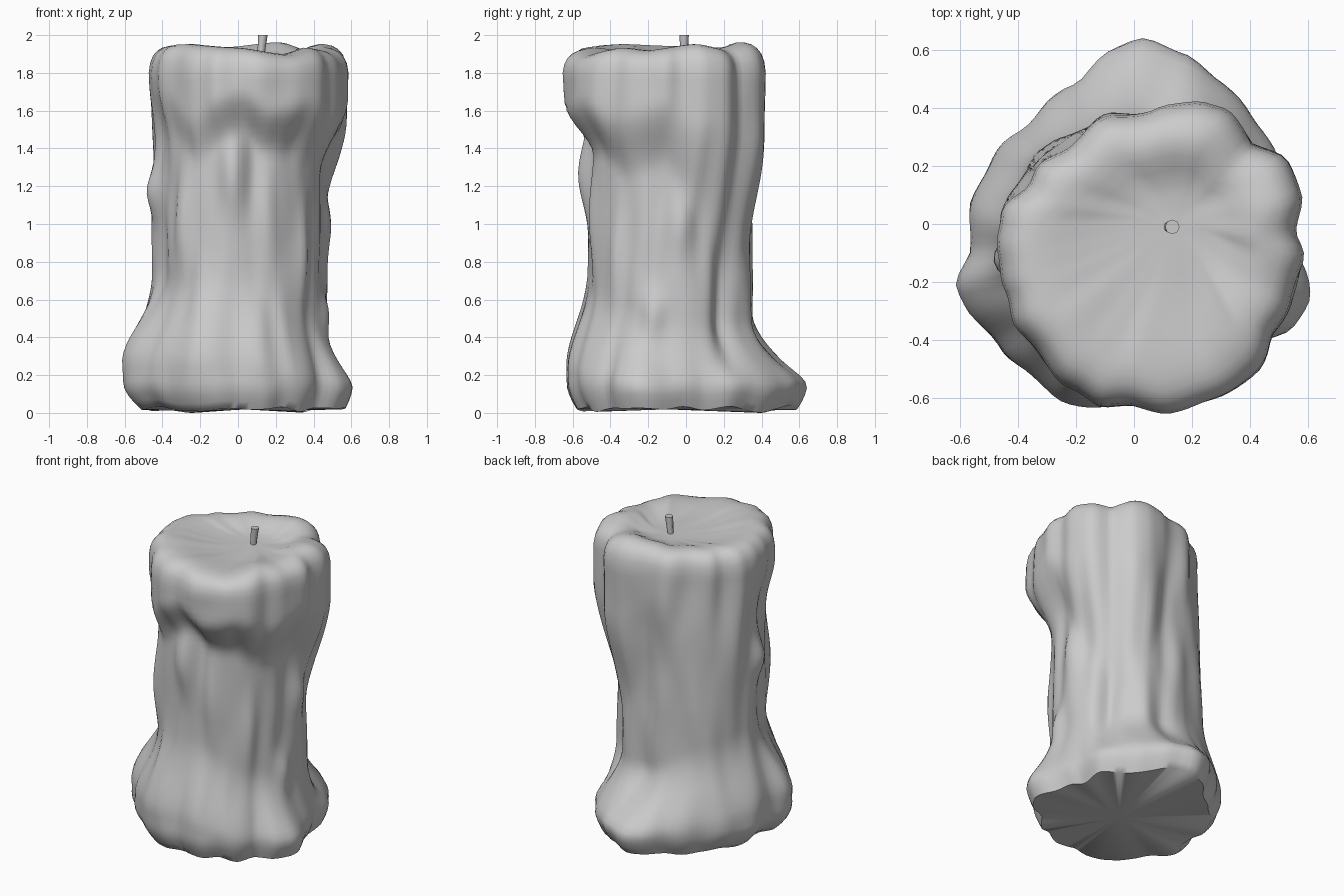
import bpy, bmesh
from math import sin, cos, atan2, hypot, pi, radians, exp
from mathutils import Vector, noise

if "Cube" in bpy.data.objects:
    bpy.data.objects.remove(bpy.data.objects["Cube"])

CX, CY = 0.03, -0.1          # axis of the wax column
WX, WY = 0.12, -0.02         # foot of the wick
N = 112                      # points round each ring

# plan outlines (x, y): spread foot, fluted waist, overhanging lip
FOOT = [(.57, -.08), (.61, -.26), (.55, -.36), (.42, -.42), (.36, -.52), (.24, -.57), (.14, -.63),
        (0, -.61), (-.14, -.64), (-.25, -.6), (-.36, -.51), (-.47, -.41), (-.58, -.3), (-.61, -.22),
        (-.56, -.1), (-.57, .07), (-.5, .2), (-.4, .32), (-.3, .42), (-.2, .48), (-.09, .6),
        (.04, .65), (.16, .59), (.3, .5), (.42, .35), (.49, .25), (.5, .08)]
WAIST = [(.46, .02), (.45, -.12), (.42, -.24), (.35, -.35), (.3, -.41), (.22, -.47), (.1, -.49),
         (0, -.51), (-.15, -.5), (-.28, -.43), (-.36, -.32), (-.39, -.2), (-.44, -.1),
         (-.44, .03), (-.39, .17), (-.29, .27), (-.12, .34), (.05, .33), (.18, .34),
         (.27, .27), (.33, .17), (.42, .12)]
LIP = [(.56, -.03), (.59, -.12), (.54, -.25), (.47, -.37), (.42, -.51), (.3, -.6), (.13, -.65),
       (0, -.63), (-.12, -.63), (-.22, -.56), (-.33, -.45), (-.42, -.3), (-.47, -.1),
       (-.45, .04), (-.35, .16), (-.24, .26), (-.12, .36), (.05, .38), (.25, .42), (.33, .4),
       (.4, .27), (.52, .22), (.58, .1)]

def cyclic(pairs):
    """Smooth interpolation of (degrees, value) pairs around the circle."""
    p = sorted((d % 360, v) for d, v in pairs)
    p = [(p[-1][0] - 360, p[-1][1])] + p + [(p[0][0] + 360, p[0][1])]
    def f(d):
        d %= 360
        for (a, u), (b, v) in zip(p, p[1:]):
            if a <= d <= b:
                t = (d - a) / max(b - a, 1e-6)
                t = .5 * t + .5 * t * t * (3 - 2 * t)
                return u + (v - u) * t
    return f

def outline(pts):
    return cyclic([(atan2(y - CY, x - CX) * 180 / pi, hypot(x - CX, y - CY)) for x, y in pts])

def step(a, b, x):
    t = min(max((x - a) / (b - a), 0), 1)
    return t * t * (3 - 2 * t)

foot, waist, lip = outline(FOOT), outline(WAIST), outline(LIP)
# height of the foot's widest point, length of its taper, rounding underneath
bulge = cyclic([(0, .1), (45, .13), (90, .14), (135, .2), (180, .29), (225, .27), (270, .27), (315, .15)])
taper = cyclic([(0, .4), (45, .38), (90, .36), (135, .48), (180, .48), (225, .45), (270, .5), (315, .45)])
under = cyclic([(0, .08), (90, .08), (135, .09), (180, .16), (225, .12), (270, .1), (330, .07)])
# lower edge of the overhanging lip, and how gradually it swells
hem = cyclic([(0, 1.35), (20, 1.05), (45, .75), (70, .9), (90, 1.2), (140, 1.1), (180, 1.45),
              (215, 1.5), (238, 1.36), (252, 1.46), (268, 1.52), (285, 1.42), (305, 1.4), (330, 1.28)])
swell = cyclic([(0, .32), (45, .75), (90, .45), (135, .6), (180, .3), (225, .22), (285, .2),
                (315, .3)])
rim = cyclic([(20, 1.955), (345, 1.92), (325, 1.935), (300, 1.9), (265, 1.935), (220, 1.955),
              (180, 1.945), (135, 1.935), (100, 1.94), (65, 1.965), (42, 1.925)])
# runs of wax on the sides: degrees, height, bulk, spread in degrees, spread in height
RUNS = [(185, 1.17, .05, 9, .12), (8, 1.0, .03, 10, .15), (262, 1.25, .055, 10, .2),
        (285, 1.0, .02, 7, .3), (350, .52, .05, 8, .13), (225, 1.0, .03, 7, .3),
        (320, .8, .025, 6, .3), (240, .6, .03, 8, .2)]

def radius(d, z):
    b = bulge(d)
    t = min(max((z - b) / taper(d), 0), 1)
    w = (1 - t * t * (3 - 2 * t)) * (1 - .4 * t)
    h = hem(d)
    u = step(h - .06, h + swell(d), z)
    r = waist(d)
    r += (foot(d) - r) * w + (lip(d) - r) * u
    for a, zz, amp, sa, sz in RUNS:
        da = (d - a + 180) % 360 - 180
        r += amp * exp(-(da / sa) ** 2 - ((z - zz) / sz) ** 2)
    a = radians(d)
    r += .022 * noise.noise(Vector((cos(a) * 4, sin(a) * 4, z * 2.2)))
    return r * (1 - under(d) * (1 - min(z / .15, 1)) ** 1.8)

# wax body: stacked rings, then a rolled rim and a shallow melted pool
bm = bmesh.new()
rings = []
def ring(fn):
    rings.append([bm.verts.new(fn(i * 360 / N)) for i in range(N)])

def side(z):
    def fn(d):
        a, r = radians(d), radius(d, z)
        lift = (.03 + .03 * noise.noise(Vector((cos(a) * 3, sin(a) * 3, 5)))) * (1 - step(0, .3, z))
        return (CX + r * cos(a), CY + r * sin(a), z + lift)
    return fn

def cap(s, h):
    def fn(d):
        a, r = radians(d), radius(d, 1.8) * s
        t = 1 - step(.1, .8, s)             # drift towards the wick and sink
        z = 1.8 + (rim(d) - 1.8) * h
        z += (1.89 - z) * t
        return (CX + (WX - CX) * t + r * cos(a), CY + (WY - CY) * t + r * sin(a), z)
    return fn

for i in range(46):
    ring(side(i * 1.8 / 45))
for s, h in [(.985, .37), (.955, .63), (.91, .81), (.86, .92), (.79, .98), (.72, 1), (.62, .98),
             (.5, .9), (.38, .8), (.25, .7), (.1, .6)]:
    ring(cap(s, h))
for lo, hi in zip(rings, rings[1:]):
    for i in range(N):
        j = (i + 1) % N
        bm.faces.new((lo[i], lo[j], hi[j], hi[i]))
bm.faces.new(rings[-1])
base = bm.verts.new((CX, CY, .03))
for i in range(N):
    bm.faces.new((base, rings[0][(i + 1) % N], rings[0][i]))
lowest = min(v.co.z for v in bm.verts)
for v in bm.verts:                      # settle the foot on the ground
    v.co.z -= lowest * (1 - step(0, .4, v.co.z))

def finish(bm, name, angle):
    me = bpy.data.meshes.new(name)
    bmesh.ops.recalc_face_normals(bm, faces=bm.faces)
    bm.to_mesh(me)
    bm.free()
    ob = bpy.data.objects.new(name, me)
    bpy.context.collection.objects.link(ob)
    bpy.ops.object.select_all(action='DESELECT')
    ob.select_set(True)
    bpy.context.view_layer.objects.active = ob
    bpy.ops.object.shade_smooth_by_angle(angle=radians(angle))

finish(bm, "wax_body", 60)

# wick: short, slightly leaning peg that widens to its tip
bm = bmesh.new()
bmesh.ops.create_cone(bm, cap_ends=True, segments=8, radius1=.017, radius2=.025, depth=.14)
for v in bm.verts:
    v.co += Vector((.125 + v.co.z * .1, -.01, 1.93))
finish(bm, "wick", 60)
